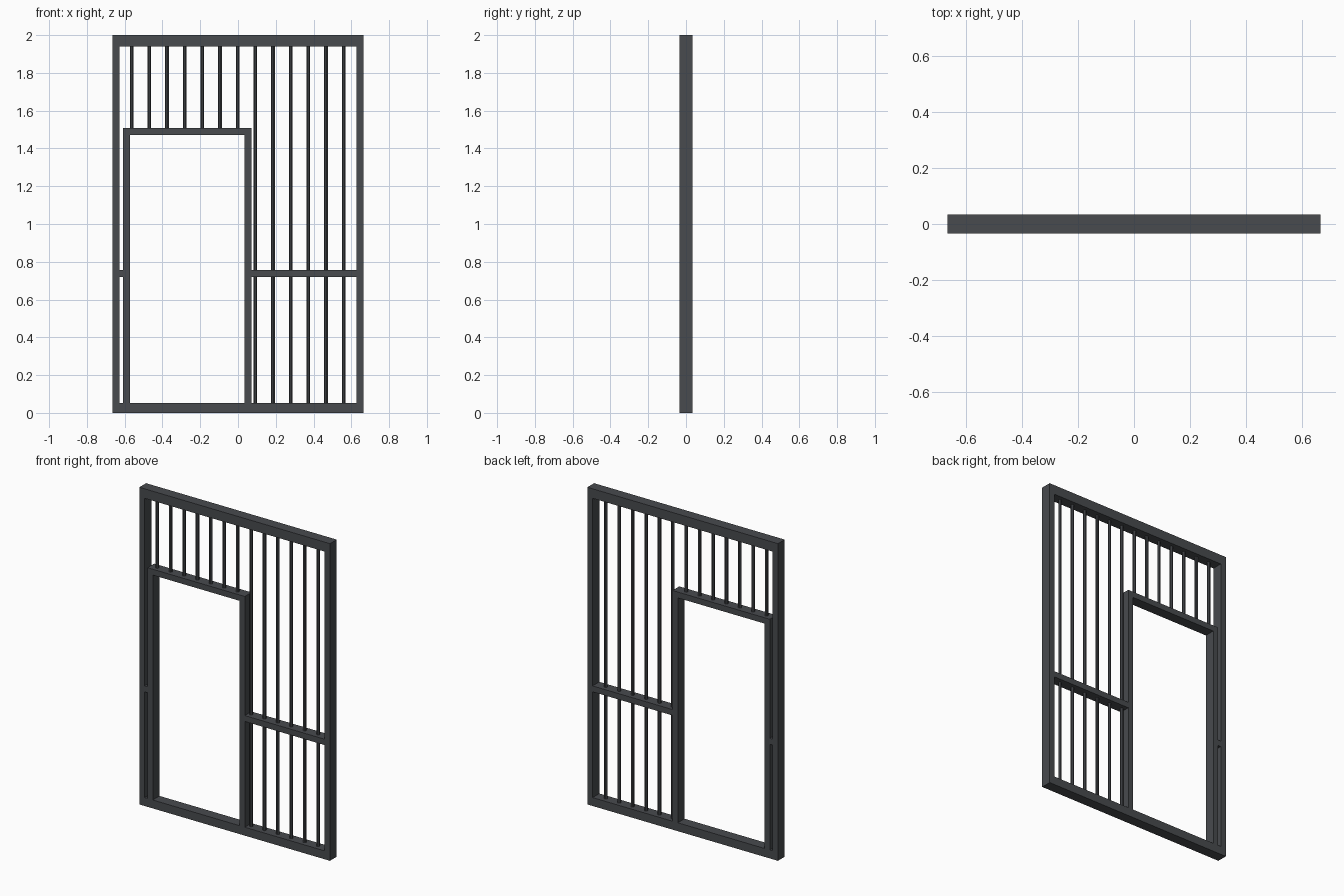
import bpy, bmesh, math
from mathutils import Matrix

if "Cube" in bpy.data.objects:
    bpy.data.objects.remove(bpy.data.objects["Cube"])

steel = bpy.data.materials.new("dark grey steel")
steel.diffuse_color = (0.065, 0.07, 0.077, 1)
steel.use_nodes = True
steel.node_tree.nodes["Principled BSDF"].inputs["Base Color"].default_value = steel.diffuse_color

D = 0.0335  # half depth of the frame


def finish(name, bm):
    me = bpy.data.meshes.new(name)
    bm.to_mesh(me)
    bm.free()
    me.materials.append(steel)
    ob = bpy.data.objects.new(name, me)
    bpy.context.collection.objects.link(ob)
    return ob


def beam(name, x0, x1, z0, z1, d=D):
    bm = bmesh.new()
    m = Matrix.Translation(((x0 + x1) / 2, 0, (z0 + z1) / 2)) @ Matrix.Diagonal((x1 - x0, 2 * d, z1 - z0, 1))
    bmesh.ops.create_cube(bm, size=1, matrix=m)
    return finish(name, bm)


def bar(name, x, z0, z1, r=0.0105):
    bm = bmesh.new()
    bmesh.ops.create_cone(bm, cap_ends=True, segments=8, radius1=r, radius2=r, depth=z1 - z0,
                          matrix=Matrix.Translation((x, 0, (z0 + z1) / 2)) @ Matrix.Rotation(math.pi / 8, 4, 'Z'))
    return finish(name, bm)


# Outer frame
W, T = 0.665, 0.037
BOT, TOP = 0.053, 1.94
beam("bottom_rail", -W, W, 0, BOT)
beam("top_rail", -W, W, TOP, 2)
beam("left_stile", -W, -W + T, BOT, TOP)
beam("right_stile", W - T, W, BOT, TOP)

# Door frame
L, R, H = -0.608, 0.071, 1.508
beam("door_jamb_left", L, L + T, BOT, H - T)
beam("door_jamb_right", R - T, R, BOT, H - T)
beam("door_header", L, R, H - T, H)

# Middle rails either side of the door
beam("middle_rail_left", -W + T, L, 0.72, 0.757)
beam("middle_rail_right", R, W - T, 0.72, 0.757)

# Vertical bars: short above the door, full height beside it
for i in range(-6, 7):
    x = -0.002 + 0.0935 * i
    short = x < R
    bar("short_bar" if short else "long_bar", x, H if short else BOT, TOP)
